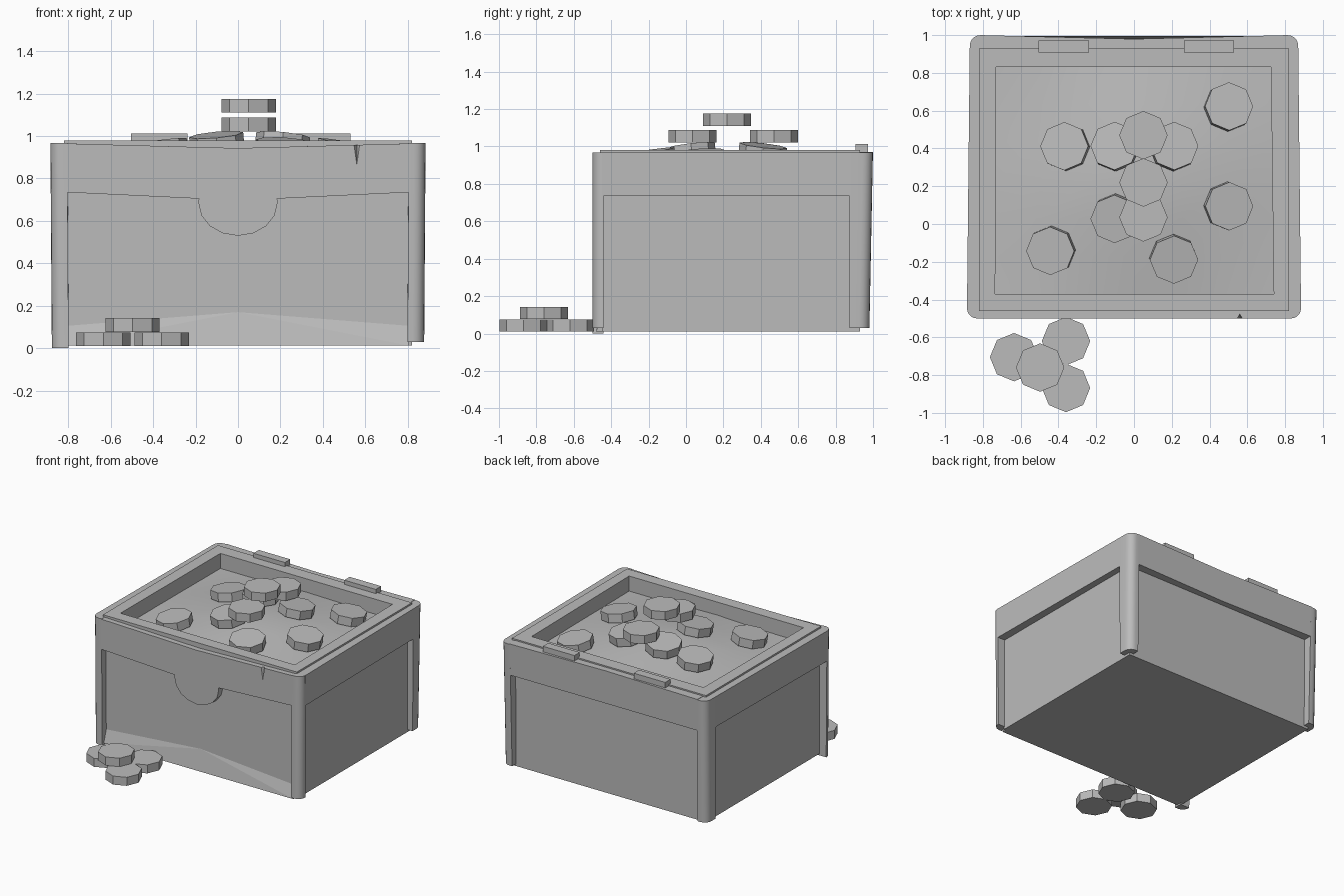
import bpy, bmesh, math
from mathutils import Vector

cube = bpy.data.objects.get("Cube")
if cube:
    bpy.data.objects.remove(cube, do_unlink=True)

grey = bpy.data.materials.new("plain_grey")
grey.use_nodes = True
grey.diffuse_color = (0.5, 0.5, 0.5, 1)
grey.node_tree.nodes["Principled BSDF"].inputs["Base Color"].default_value = (0.5, 0.5, 0.5, 1)


def finish(name, bm, warp=False):
    """Turn a bmesh into an object; warp gives the shell its worn, tapered shape."""
    if warp:
        for v in bm.verts:
            x, y, z = v.co
            v.co.x = x * (1 - 0.012 * (y + 0.5) - 0.008 * (1 - z))
            if y > 0.94:
                v.co.y -= 0.02 * (1 - z) + 0.02 * max(0, 1 - abs(x) / 0.8)
    bmesh.ops.recalc_face_normals(bm, faces=bm.faces)
    mesh = bpy.data.meshes.new(name)
    bm.to_mesh(mesh)
    bm.free()
    mesh.materials.append(grey)
    ob = bpy.data.objects.new(name, mesh)
    bpy.context.collection.objects.link(ob)
    return ob


def prism(name, pts, lo, hi, axis="z", warp=False):
    """Extrude a 2D outline along z, or an xz outline along y."""
    bm = bmesh.new()
    place = (lambda a, b, h: (a, b, h)) if axis == "z" else (lambda a, b, h: (a, h, b))
    face = bm.faces.new([bm.verts.new(place(a, b, lo)) for a, b in pts])
    out = bmesh.ops.extrude_face_region(bm, geom=[face])
    step = Vector(place(0, 0, hi - lo))
    bmesh.ops.translate(bm, vec=step, verts=[g for g in out["geom"] if isinstance(g, bmesh.types.BMVert)])
    return finish(name, bm, warp)


def box(name, x0, x1, y0, y1, z0, z1, warp=False):
    return prism(name, [(x0, y0), (x1, y0), (x1, y1), (x0, y1)], z0, z1, warp=warp)


def smooth(ob):
    bpy.ops.object.select_all(action="DESELECT")
    ob.select_set(True)
    bpy.context.view_layer.objects.active = ob
    bpy.ops.object.shade_smooth_by_angle(angle=math.radians(35))


# Inner box, set back behind the band and posts
box("inner_box", -0.82, 0.82, -0.45, 0.93, 0.012, 0.86)

# Flared foot of the front panel
bm = bmesh.new()
for x in (-0.805, 0, 0.805):
    for y, z in ((-0.45, 0.012), (-0.48, 0.012), (-0.45, 0.17 - 0.08 * abs(x))):
        bm.verts.new((x, y, z))
bmesh.ops.convex_hull(bm, input=bm.verts)
finish("front_foot", bm)

# Rounded corner posts
for sx, side in ((1, "left"), (-1, "right")):
    for sy, end in ((-1, "front"), (1, "back")):
        edge = -0.5 if sy < 0 else 1.0
        depth = 0.06 if sy < 0 else 0.125
        r = 0.055
        pts = [(0.805, edge), (0.805, edge - sy * depth), (0.885, edge - sy * depth)]
        for i in range(6):
            a = math.radians(18 * i)
            pts.append((0.885 - r + r * math.cos(a), edge - sy * r * (1 - math.sin(a))))
        foot = 0 if (sx < 0 and sy < 0) else 0.03
        smooth(prism(f"{end}_{side}_post", [(sx * x, y) for x, y in pts], foot, 0.967, warp=True))

# Front band with its round latch tongue
outline = [(-0.81, 0.965), (-0.81, 0.735), (-0.185, 0.705)]
for i in range(9):
    a = math.radians(180 + 22.5 * i)
    outline.append((0.187 * math.cos(a), 0.685 + 0.155 * math.sin(a)))
outline += [(0.185, 0.705), (0.81, 0.735), (0.81, 0.965), (0, 0.943)]
band = prism("front_band", outline, -0.5, -0.44, "y", True)

# Small chip in the upper edge of the front band
bm = bmesh.new()
bmesh.ops.create_cone(bm, segments=3, radius1=0.001, radius2=0.04, depth=0.16, cap_ends=True)
bmesh.ops.translate(bm, vec=(0.56, -0.512, 0.9), verts=bm.verts)
cutter = finish("chip_cutter", bm)
cutter.hide_render = True
cutter.hide_set(True)
cut = band.modifiers.new("chip", "BOOLEAN")
cut.operation = "DIFFERENCE"
cut.object = cutter

# Back and side bands
prism("back_band", [(-0.81, 0.97), (-0.81, 0.73), (0, 0.73), (0.81, 0.73), (0.81, 0.97), (0, 0.97)],
      0.92, 1.0, "y", True)
for sx, side in ((1, "left"), (-1, "right")):
    x0, x1 = sorted((sx * 0.81, sx * 0.885))
    box(f"{side}_band", x0, x1, -0.45, 0.88, 0.735, 0.967, True)

# Raised rim around the tray, mitred at the corners
outer = [(-0.82, -0.46), (0.82, -0.46), (0.82, 0.93), (-0.82, 0.93)]
inner = [(-0.735, -0.37), (0.74, -0.37), (0.725, 0.83), (-0.73, 0.83)]
bm = bmesh.new()
rings = [[bm.verts.new((x, y, z)) for x, y in pts]
         for pts, z in ((outer, 0.85), (outer, 0.98), (inner, 0.98), (inner, 0.85))]
for k in range(4):
    for i in range(4):
        j = (i + 1) % 4
        a, b = rings[k], rings[(k + 1) % 4]
        bm.faces.new((a[i], a[j], b[j], b[i]))
finish("tray_rim", bm)


# Tray floor, heaped towards the middle
def heap(x, y):
    return max(0.865, 0.97 - 0.15 * math.hypot(x - 0.05, y - 0.22))


bm = bmesh.new()
bmesh.ops.create_grid(bm, x_segments=6, y_segments=6, size=1)
for v in bm.verts:
    x, y = v.co.x * 0.745, 0.23 + v.co.y * 0.605
    v.co = (x, y, heap(x, y))
smooth(finish("tray_floor", bm))

# Hinges on the back edge
for x, side in ((0.397, "left"), (-0.372, "right")):
    box(f"{side}_hinge", x - 0.133, x + 0.133, 0.907, 0.972, 0.96, 1.012)


# Eight-sided discs
def disc(name, x, y, z, lean=0.0):
    bm = bmesh.new()
    bmesh.ops.create_cone(bm, segments=8, radius1=0.128, radius2=0.128, depth=0.065, cap_ends=True)
    ob = finish(name, bm)
    ob.location = (x, y, z)
    out = Vector((x - 0.05, y - 0.22, 0))
    if lean:
        normal = Vector((0, 0, 1)) + out.normalized() * lean
        ob.rotation_euler = Vector((0, 0, 1)).rotation_difference(normal).to_euler()


heaped = [(-0.365, 0.41), (-0.1, 0.41), (0.21, 0.41), (0.5, 0.62), (0.5, 0.095),
          (0.21, -0.185), (-0.44, -0.14), (-0.1, 0.03)]
for n, (x, y) in enumerate(heaped):
    disc(f"heaped_disc_{n + 1}", x, y, heap(x, y) + 0.04, 0.15)
for n, (x, y, z) in enumerate([(0.05, 0.47, 1.055), (0.05, 0.035, 1.055), (0.05, 0.22, 1.143)]):
    disc(f"stacked_disc_{n + 1}", x, y, z)
for n, (x, y, z) in enumerate([(-0.635, -0.705, 0.042), (-0.36, -0.62, 0.042),
                               (-0.36, -0.868, 0.042), (-0.497, -0.76, 0.11)]):
    disc(f"spilled_disc_{n + 1}", x, y, z)
